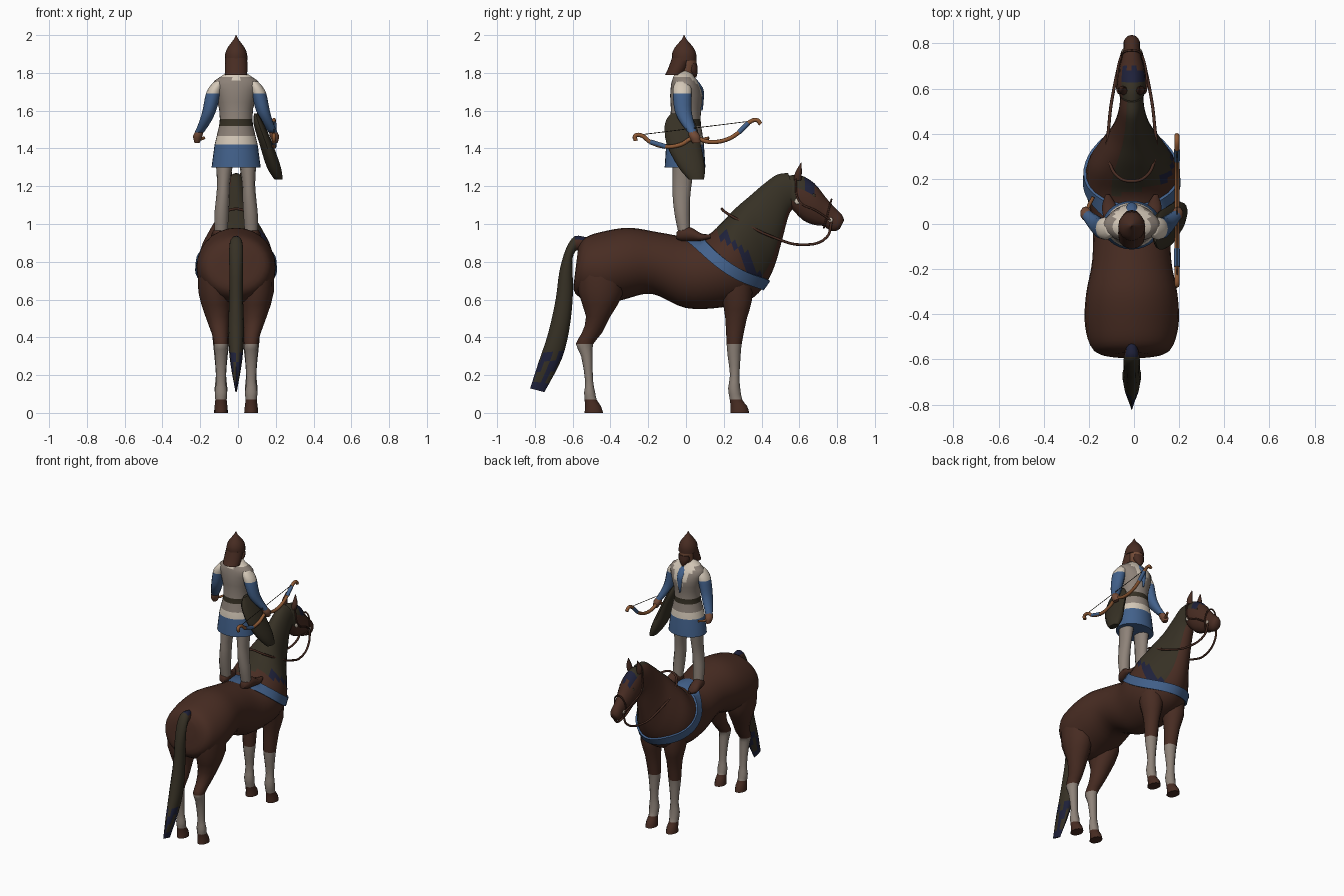
import bpy, bmesh, math
from mathutils import Vector
from mathutils.bvhtree import BVHTree

if "Cube" in bpy.data.objects:
    bpy.data.objects.remove(bpy.data.objects["Cube"])

CX = -0.01  # centre line of horse and rider


def material(name, r, g, b):
    m = bpy.data.materials.new(name)
    m.use_nodes = True
    m.diffuse_color = (r, g, b, 1)
    bsdf = m.node_tree.nodes["Principled BSDF"]
    bsdf.inputs["Base Color"].default_value = (r, g, b, 1)
    bsdf.inputs["Roughness"].default_value = 0.9
    return m


BROWN = material("chestnut brown", .064, .025, .016)
OLIVE = material("dark olive", .037, .030, .018)
NAVY = material("navy", .013, .015, .042)
BLUE = material("cloth blue", .055, .12, .26)
GREY = material("warm grey", .27, .225, .19)
CREAM = material("cream", .66, .58, .48)
TAN = material("tan wood", .27, .10, .035)
SKIN = material("skin", .17, .07, .038)


def smooth(ob, angle=50):
    bpy.ops.object.select_all(action='DESELECT')
    ob.select_set(True)
    bpy.context.view_layer.objects.active = ob
    bpy.ops.object.shade_smooth_by_angle(angle=math.radians(angle))


def finish(name, bm, mats):
    bmesh.ops.recalc_face_normals(bm, faces=bm.faces[:])
    me = bpy.data.meshes.new(name)
    bm.to_mesh(me)
    bm.free()
    for m in mats:
        me.materials.append(m)
    ob = bpy.data.objects.new(name, me)
    bpy.context.collection.objects.link(ob)
    smooth(ob)
    return ob


def flat(x, y, z, rx, ry):
    """Horizontal ring: centre, side axis, forward axis."""
    return Vector((CX + x, y, z)), Vector((rx, 0, 0)), Vector((0, ry, 0))


def span(y1, z1, y2, z2, w, x=0):
    """Ring between an upper and a lower profile point, with half width w."""
    top, bot = Vector((CX + x, y1, z1)), Vector((CX + x, y2, z2))
    return (top + bot) / 2, Vector((w, 0, 0)), (top - bot) / 2


def spline(p0, p1, p2, p3, t):
    return (2 * p1 + (p2 - p0) * t + (2 * p0 - 5 * p1 + 4 * p2 - p3) * t * t
            + (3 * p1 - p0 - 3 * p2 + p3) * t ** 3) / 2


def loft(name, rings, mats, n=16, sub=3, rule=None):
    """Skin rings; rule(s, angle, centre) gives a material index per face."""
    bm = bmesh.new()
    last = len(rings) - 1
    rows = []
    for k in range(last * sub + 1):
        i = min(k // sub, last - 1)
        t = k / sub - i
        quad = [rings[max(0, min(last, i + d))] for d in (-1, 0, 1, 2)]
        c, u, v = [spline(*[q[a] for q in quad], t) for a in range(3)]
        rows.append([bm.verts.new(c + u * math.sin(j * math.tau / n)
                                  + v * math.cos(j * math.tau / n)) for j in range(n)])
    for k in range(len(rows) - 1):
        for j in range(n):
            j2 = (j + 1) % n
            f = bm.faces.new((rows[k][j], rows[k][j2], rows[k + 1][j2], rows[k + 1][j]))
            if rule:
                a = (j + .5) * math.tau / n
                a = a - math.tau if a > math.pi else a
                f.material_index = rule((k + .5) / sub, a, f.calc_center_median())
    for row, s in ((rows[0], 0), (rows[-1], last)):
        f = bm.faces.new(row)
        if rule:
            f.material_index = rule(s, 0, f.calc_center_median())
    return finish(name, bm, mats)


def cord(name, pts, r, mat):
    cu = bpy.data.curves.new(name, 'CURVE')
    cu.dimensions = '3D'
    cu.bevel_depth = r
    cu.bevel_resolution = 2
    cu.resolution_u = 5
    cu.use_fill_caps = True
    sp = cu.splines.new('BEZIER')
    sp.bezier_points.add(len(pts) - 1)
    for bp, p in zip(sp.bezier_points, pts):
        bp.co = p
        bp.handle_left_type = bp.handle_right_type = 'AUTO'
    cu.materials.append(mat)
    ob = bpy.data.objects.new(name, cu)
    bpy.context.collection.objects.link(ob)
    bpy.ops.object.select_all(action='DESELECT')
    ob.select_set(True)
    bpy.context.view_layer.objects.active = ob
    bpy.ops.object.convert(target='MESH')
    smooth(bpy.context.object)


# Horse trunk and neck; the mane falls over the +x side of the neck
def mane(s, a, c):
    start = 6.2 + .6 * max(a, 0) + .12 * math.sin(5 * a)
    if s < start or not -.5 < a < 2.4:
        return 0
    return 2 if s < start + .4 and a > .7 else 1


trunk = loft("horse_body", [
    span(-.57, .88, -.59, .72, .08), span(-.53, .93, -.585, .63, .17),
    span(-.44, .96, -.46, .57, .207), span(-.30, .98, -.33, .60, .203),
    span(-.14, .955, -.18, .63, .175), span(.02, .93, 0, .555, .175),
    span(.12, .945, .20, .56, .205), span(.20, 1.02, .34, .60, .195),
    span(.27, 1.09, .42, .68, .145), span(.34, 1.15, .47, .78, .097),
    span(.41, 1.21, .51, .92, .07), span(.48, 1.26, .55, 1.06, .056),
    span(.54, 1.27, .60, 1.10, .05)], [BROWN, OLIVE, NAVY], n=28, sub=4, rule=mane)


# Head with a forelock
def forelock(s, a, c):
    if s < .7 and -.9 < a < 1.9:
        return 1
    if not -.9 < a < 1.2 or s > 2.1 + .2 * math.sin(6 * a):
        return 0
    return 2 if s > 1.4 else 1


loft("horse_head", [
    span(.52, 1.25, .56, 1.08, .045), span(.60, 1.26, .62, 1.02, .064),
    span(.68, 1.215, .68, .995, .06), span(.74, 1.14, .725, .99, .045),
    span(.79, 1.085, .76, .967, .037), span(.825, 1.05, .79, .962, .036),
    span(.837, 1.02, .815, .975, .022)], [BROWN, OLIVE, NAVY], rule=forelock)


# Tail with a brown dock and ragged dark patches at the tip
def tail(s, a, c):
    if s < .9:
        return 1 if abs(a) < 1 else 2
    return int(s > 5.6 and math.sin(4 * a + 5 * s) > .1 or s > 6.7)


loft("horse_tail", [
    span(-.53, .93, -.55, .85, .025), span(-.59, .935, -.58, .86, .034),
    span(-.635, .87, -.60, .82, .037), span(-.67, .75, -.60, .74, .036),
    span(-.69, .60, -.60, .60, .037), span(-.73, .42, -.62, .43, .042),
    span(-.78, .27, -.66, .28, .032), span(-.825, .13, -.75, .11, .005)],
    [OLIVE, NAVY, BROWN], n=12, rule=tail)

for side, tag in ((1, "left"), (-1, "right")):
    # Horse legs: brown thigh, pale stocking, hoof
    def leg(name, pts):
        loft(name, [flat(side * x, *p) for x, *p in pts], [BROWN, GREY], n=12, sub=2,
             rule=lambda s, a, c: int(.07 < c.z < .365))
    leg("foreleg_" + tag, [
        (.09, .25, .74, .08, .10), (.09, .27, .60, .07, .08), (.085, .265, .50, .05, .057),
        (.08, .255, .365, .042, .04), (.08, .255, .30, .035, .034), (.08, .258, .20, .027, .025),
        (.08, .255, .13, .034, .032), (.08, .265, .07, .030, .033), (.08, .28, .035, .034, .044),
        (.08, .285, 0, .037, .05)])
    leg("hind_leg_" + tag, [
        (.11, -.45, .80, .09, .125), (.11, -.45, .64, .09, .12), (.098, -.465, .51, .064, .064),
        (.085, -.50, .42, .044, .053), (.08, -.537, .365, .037, .046), (.08, -.525, .30, .032, .03),
        (.08, -.513, .17, .025, .021), (.08, -.51, .11, .033, .029), (.08, -.505, .07, .030, .032),
        (.08, -.492, .035, .034, .042), (.08, -.488, 0, .036, .049)])

    # Ears, eyes and bridle fittings
    loft("ear_" + tag, [flat(side * .035, .59, 1.23, .018, .02), flat(side * .04, .595, 1.27, .018, .018),
                        flat(side * .035, .61, 1.325, .002, .002)], [BROWN], n=8)
    for name, y, z, x, r, mat in (("eye_", .675, 1.15, .052, .011, OLIVE),
                                  ("cheek_stud_", .59, 1.12, .056, .016, CREAM),
                                  ("bit_ring_", .765, 1.022, .037, .013, CREAM)):
        bpy.ops.mesh.primitive_uv_sphere_add(segments=10, ring_count=6, radius=r,
                                             location=(CX + side * x, y, z))
        ob = bpy.context.object
        ob.name = name + tag
        ob.scale.x = .5
        ob.data.materials.append(mat)
        smooth(ob)
    cord("cheek_strap_" + tag, [(CX + side * x, y, z) for x, y, z in (
        (.04, .765, 1.02), (.062, .69, 1.07), (.064, .60, 1.12), (.05, .58, 1.24))], .005, BROWN)

    # Rider legs, shoes and arms
    loft("trouser_leg_" + tag, [flat(side * x, *p) for x, *p in (
        (.06, -.01, 1.36, .05, .06), (.066, -.02, 1.22, .035, .051), (.07, -.024, 1.14, .036, .046),
        (.077, -.02, 1.05, .038, .040), (.08, -.01, .96, .035, .032))], [GREY], n=12)
    loft("shoe_" + tag, [span(y, t, y, b, w, side * (.08 + .15 * (y + .05))) for y, t, b, w in (
        (-.05, .955, .92, .02), (-.02, .985, .91, .036), (.03, .98, .91, .036),
        (.08, .95, .91, .034), (.13, .945, .925, .01))], [BROWN], n=10)
    loft("arm_" + tag, [flat(side * x, *p) for x, *p in (
        (.09, -.02, 1.755, .025, .032), (.104, -.02, 1.73, .034, .046), (.12, -.02, 1.69, .040, .05),
        (.142, -.015, 1.60, .036, .045), (.165, .005, 1.54, .031, .037), (.195, .035, 1.485, .024, .025))],
        [BLUE, CREAM], n=12, rule=lambda s, a, c: int(c.z > 1.69))
    loft("hand_" + tag, [flat(side * x, *p) for x, *p in (
        (.193, .033, 1.495, .02, .021), (.203, .045, 1.465, .026, .03), (.207, .055, 1.43, .014, .022))],
        [SKIN], n=10)


# Rider tunic: blue hem, cream trim, belt, and a cream V at the chest and nape
def tunic(s, a, c):
    depth = 1.62 if c.y > 0 else 1.73
    if c.z > 1.775 or (c.z > depth and abs(c.x - CX) < (c.z - depth) * .55):
        return 1
    for limit, index in ((1.42, 0), (1.465, 1), (1.52, 2), (1.555, 3)):
        if c.z < limit:
            return index
    return 2


loft("tunic", [flat(0, *p) for p in (
    (-.005, 1.30, .130, .108), (-.005, 1.42, .114, .10), (-.005, 1.465, .103, .094),
    (-.003, 1.52, .090, .083), (-.003, 1.555, .086, .08), (0, 1.61, .09, .08),
    (.002, 1.645, .099, .084), (.002, 1.68, .108, .086), (0, 1.71, .117, .082),
    (-.005, 1.74, .126, .074), (-.008, 1.76, .113, .066), (-.012, 1.778, .085, .056),
    (-.012, 1.81, .04, .04))], [BLUE, CREAM, GREY, OLIVE], n=28, sub=1, rule=tunic)
loft("neck_scarf", [span(.035, 1.79, .01, 1.77, .03), span(.09, 1.72, .07, 1.72, .022),
                    span(.094, 1.66, .078, 1.66, .016), span(.088, 1.60, .074, 1.60, .004)], [BLUE], n=8)

# Rider head, beard, helmet and neck guard
loft("face", [flat(0, *p) for p in ((0, 1.78, .035, .035), (.008, 1.82, .042, .044),
                                    (.006, 1.86, .048, .049), (0, 1.91, .05, .05))], [SKIN])
loft("beard", [flat(0, .050, 1.775, .006, .005), flat(0, .036, 1.81, .036, .026),
               flat(0, .036, 1.85, .040, .022)], [BROWN], n=10)
loft("helmet", [flat(0, *p) for p in (
    (-.01, 1.865, .060, .065), (-.01, 1.90, .058, .064), (-.01, 1.93, .047, .052),
    (-.01, 1.96, .026, .028), (-.01, 1.98, .011, .011), (-.01, 2.0, .002, .002))], [BROWN])
loft("neck_guard", [flat(0, *p) for p in (
    (-.06, 1.79, .058, .050), (-.04, 1.83, .060, .052), (-.02, 1.88, .058, .054))], [BROWN])

# Quiver hanging on the hip, knife held in the other hand
loft("quiver", [flat(*p) for p in (
    (.105, -.035, 1.585, .010, .045), (.12, -.03, 1.53, .028, .082), (.16, -.012, 1.42, .036, .09),
    (.20, .03, 1.30, .038, .07), (.225, .055, 1.235, .022, .04))], [OLIVE], n=14)
cord("knife", [(-.215, .03, 1.47), (-.205, .07, 1.45), (-.18, .12, 1.455)], .008, TAN)

# Recurved bow with blue inlays and a string
BX = .19
limbs = [(-.265, 1.44), (-.27, 1.465), (-.24, 1.47), (-.19, 1.435), (-.11, 1.41), (-.03, 1.42),
         (.04, 1.455), (.12, 1.435), (.21, 1.445), (.28, 1.485), (.33, 1.535), (.375, 1.55), (.395, 1.53)]
cord("bow", [(BX, y, z) for y, z in limbs], .011, TAN)
for tag, part in (("rear", limbs[3:5]), ("front", limbs[9:11])):
    cord("bow_inlay_" + tag, [(BX, y, z) for y, z in part], .013, BLUE)
cord("bow_string", [(BX, -.26, 1.47), (BX, .385, 1.55)], .002, OLIVE)

# Reins: one loop from bit to bit
half = [(.036, .77, 1.01), (.045, .745, .93), (.075, .62, .89), (.10, .45, .935), (.10, .28, 1.02), (.055, .205, 1.065)]
cord("reins", [(CX + x, y, z) for x, y, z in half] + [(CX, .19, 1.08)]
     + [(CX - x, y, z) for x, y, z in reversed(half)], .007, BROWN)
cord("noseband", [(CX + .043 * math.sin(t * math.tau / 12), .75 + .02 * math.cos(t * math.tau / 12),
                   1.055 + .075 * math.cos(t * math.tau / 12)) for t in range(13)], .005, BROWN)

# Chest strap wrapped round the trunk, sagging along the flanks
tree = BVHTree.FromPolygons([v.co for v in trunk.data.vertices], [p.vertices for p in trunk.data.polygons])
along, normal = Vector((0, .838, -.545)), Vector((0, .545, .838))
bm = bmesh.new()
rows, COUNT = [], 40
for k in range(COUNT):
    a = k * math.tau / COUNT
    out = Vector((math.sin(a), 0, 0)) + along * math.cos(a)
    row = []
    for h in (-.03, .03):
        mid = Vector((CX, .25, .79)) + normal * (h - .035 * math.sin(a) ** 2)
        hit = tree.ray_cast(mid + out, -out)[0] or mid + out * .2
        row += [bm.verts.new(hit + out * d) for d in ((-.01, .012) if h < 0 else (.012, -.01))]
    rows.append(row)
for k in range(COUNT):
    r1, r2 = rows[k], rows[(k + 1) % COUNT]
    for j in range(4):
        bm.faces.new((r1[j], r1[(j + 1) % 4], r2[(j + 1) % 4], r2[j]))
finish("chest_strap", bm, [BLUE])
